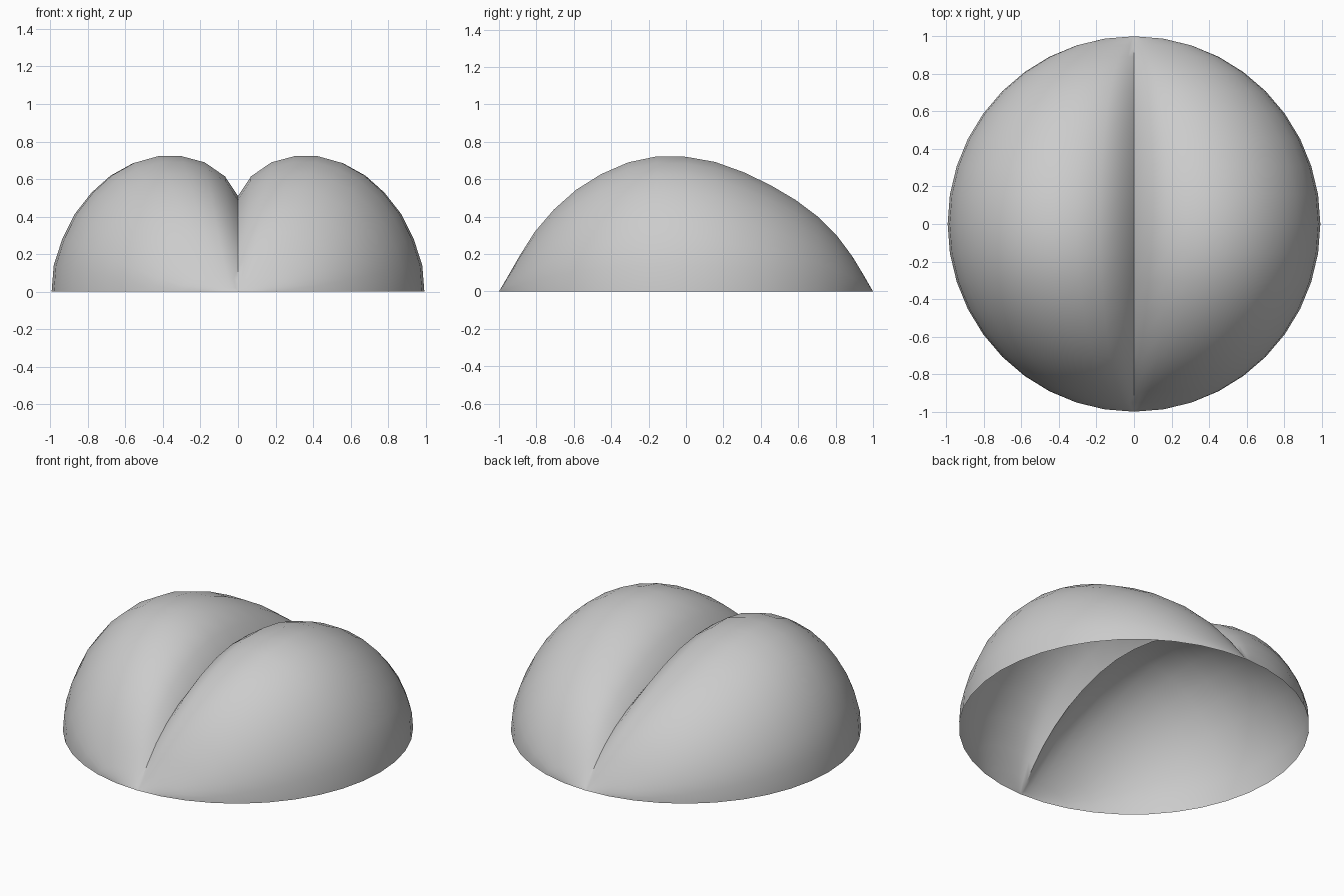
import bpy, bmesh, math

cube = bpy.data.objects.get("Cube")
if cube:
    bpy.data.objects.remove(cube, do_unlink=True)

# Neutral grey for the whole shell
grey = bpy.data.materials.new("neutral_grey")
grey.use_nodes = True
color = (0.6, 0.6, 0.6, 1.0)
grey.diffuse_color = color
grey.node_tree.nodes["Principled BSDF"].inputs["Base Color"].default_value = color

# Cross-section of one lobe at the middle, from the crease to the rim (x, z)
LOBE = [(0, 0.51), (0.07, 0.615), (0.18, 0.69), (0.305, 0.723), (0.43, 0.723),
        (0.56, 0.687), (0.68, 0.62), (0.78, 0.53), (0.87, 0.415),
        (0.937, 0.28), (0.982, 0.14), (0.993, 0)]
SECTION = [(-x, z) for x, z in reversed(LOBE[1:])] + LOBE
PEAK = max(z for _, z in LOBE)

# Ridge height at equal angles along the rim, front to back
RIDGE = [0, 0.02, 0.083, 0.188, 0.318, 0.437, 0.543, 0.627, 0.69, 0.722, 0.72,
         0.692, 0.637, 0.567, 0.488, 0.398, 0.295, 0.185, 0.085, 0.021, 0]

# Loft the scaled section from the front point to the back point
bm = bmesh.new()
rows = []
for k, height in enumerate(RIDGE):
    a = math.pi * k / (len(RIDGE) - 1)
    y, width = -math.cos(a), math.sin(a)
    rows.append([bm.verts.new((x * width, y, z * height / PEAK)) for x, z in SECTION])
for r, s in zip(rows, rows[1:]):
    for j in range(len(SECTION) - 1):
        bm.faces.new((r[j], r[j + 1], s[j + 1], s[j]))

# Close the front and back tips
bmesh.ops.remove_doubles(bm, verts=bm.verts[:], dist=0.0005)
for f in bm.faces:
    f.smooth = True

mesh = bpy.data.meshes.new("two_lobed_shell")
bm.to_mesh(mesh)
bm.free()
mesh.materials.append(grey)
mesh.set_sharp_from_angle(angle=math.radians(40))  # keep the crease crisp
shell = bpy.data.objects.new("two_lobed_shell", mesh)
bpy.context.scene.collection.objects.link(shell)
